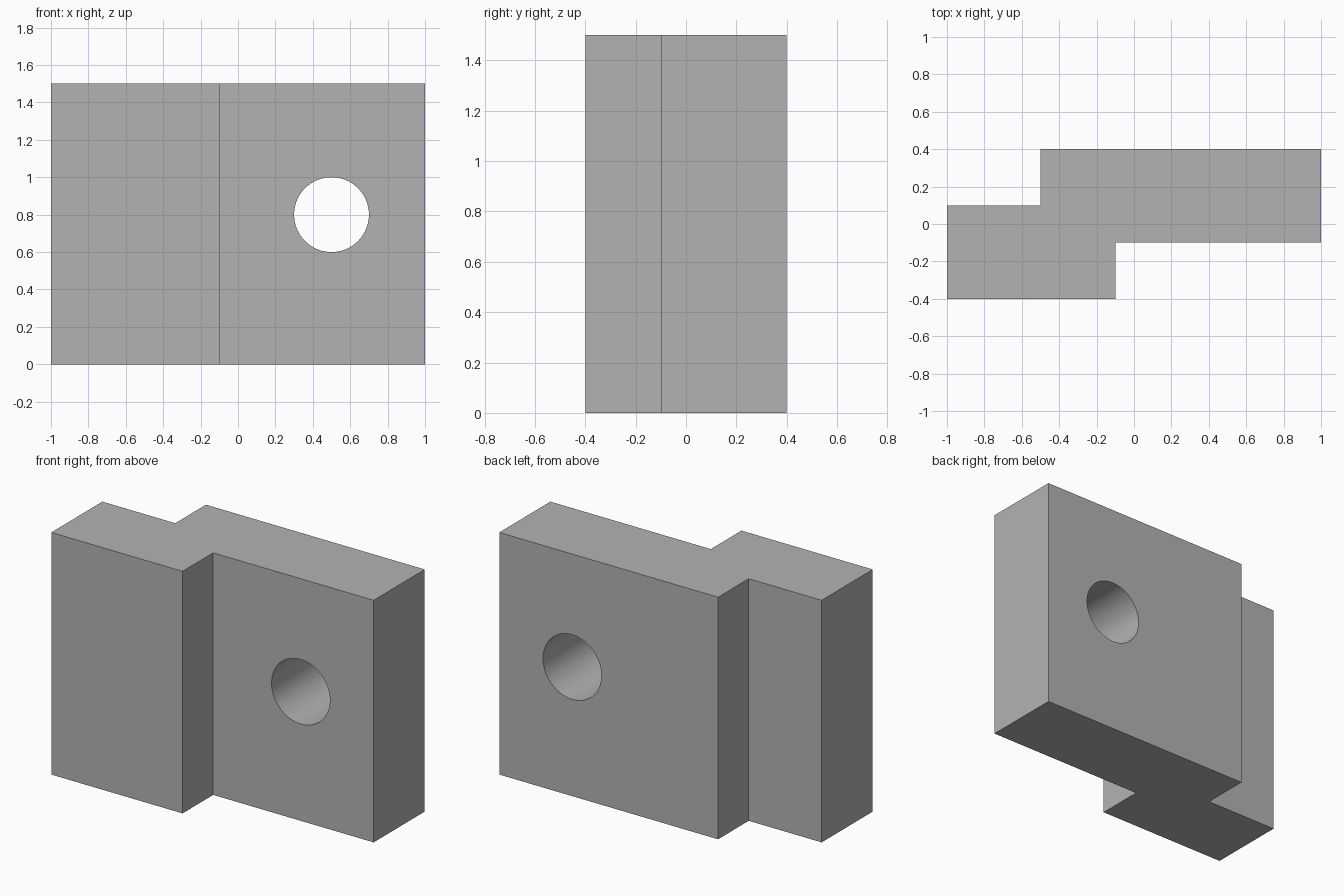
import bpy
import bmesh
import math

default_cube = bpy.data.objects.get("Cube")
if default_cube:
    bpy.data.objects.remove(default_cube, do_unlink=True)

HEIGHT = 1.5
GREY = (0.45, 0.45, 0.45, 1)

grey = bpy.data.materials.new("plain grey")
grey.use_nodes = True
grey.diffuse_color = GREY
grey.node_tree.nodes["Principled BSDF"].inputs["Base Color"].default_value = GREY


def extrude_profile(name, points, height):
    """Raise a flat outline into a solid prism."""
    bm = bmesh.new()
    base = bm.faces.new([bm.verts.new((x, y, 0)) for x, y in points])
    top = bmesh.ops.extrude_face_region(bm, geom=[base])["geom"]
    verts = [v for v in top if isinstance(v, bmesh.types.BMVert)]
    bmesh.ops.translate(bm, verts=verts, vec=(0, 0, height))
    bmesh.ops.recalc_face_normals(bm, faces=bm.faces)
    mesh = bpy.data.meshes.new(name)
    bm.to_mesh(mesh)
    bm.free()
    mesh.materials.append(grey)
    obj = bpy.data.objects.new(name, mesh)
    bpy.context.collection.objects.link(obj)
    return obj


# Stepped block: two offset slabs as one outline
block = extrude_profile("stepped_block", [
    (-1, -0.4), (-0.1, -0.4), (-0.1, -0.1), (1, -0.1),
    (1, 0.4), (-0.5, 0.4), (-0.5, 0.1), (-1, 0.1)], HEIGHT)

# Round hole through the rear slab
bpy.ops.mesh.primitive_cylinder_add(vertices=96, radius=0.2, depth=1,
                                    location=(0.5, 0.15, 0.8),
                                    rotation=(math.pi / 2, 0, 0))
cutter = bpy.context.object
cutter.name = "hole_cutter"
cutter.hide_render = True
cutter.data.materials.append(grey)

hole = block.modifiers.new("round hole", 'BOOLEAN')
hole.operation = 'DIFFERENCE'
hole.solver = 'EXACT'
hole.object = cutter

bpy.ops.object.select_all(action='DESELECT')
block.select_set(True)
bpy.context.view_layer.objects.active = block
bpy.ops.object.modifier_apply(modifier=hole.name)
bpy.data.objects.remove(cutter, do_unlink=True)

# Smooth hole wall, crisp block edges
bpy.ops.object.shade_smooth_by_angle(angle=math.radians(30))
